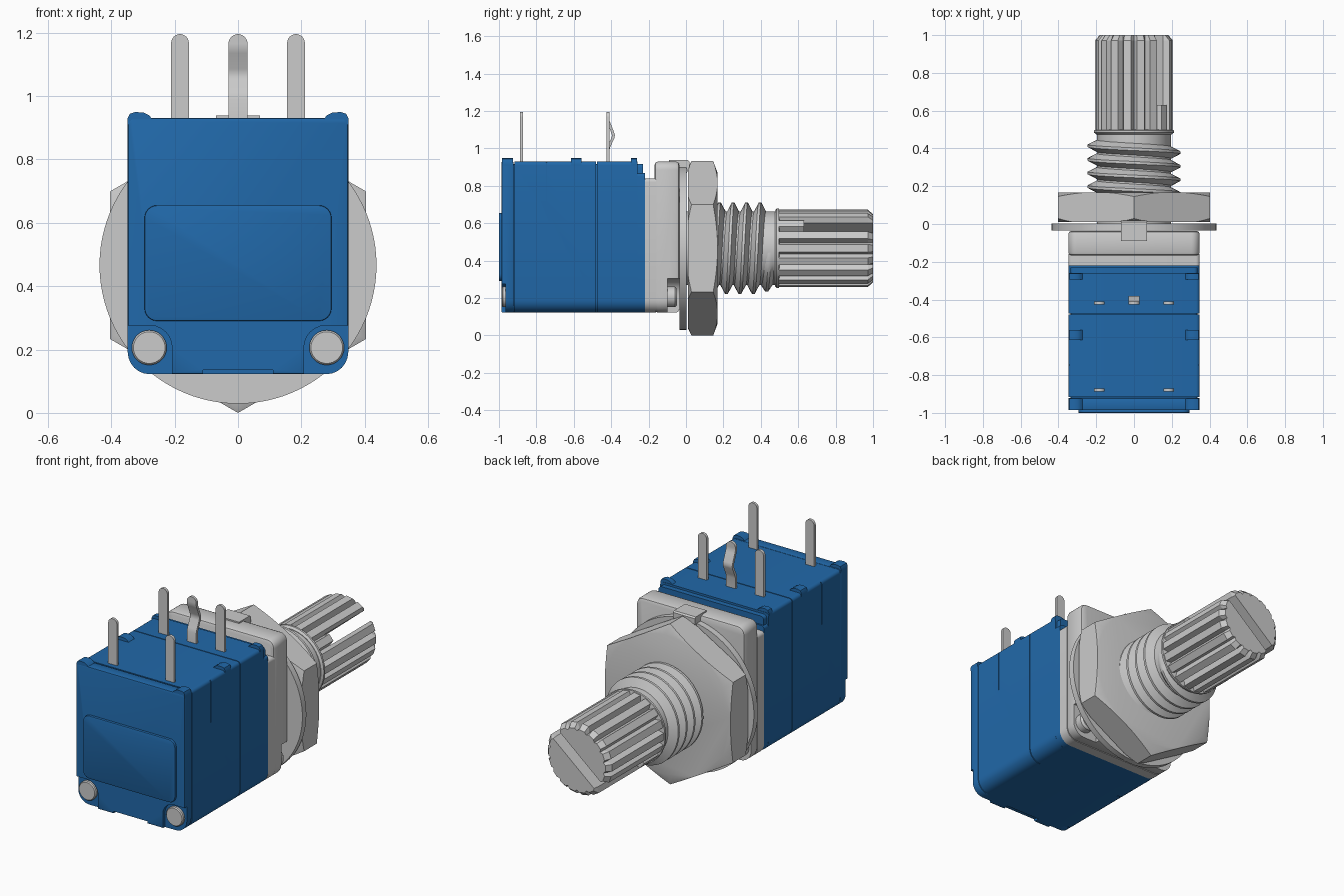
import bpy, bmesh, math
from math import sin, cos, pi, radians

if "Cube" in bpy.data.objects:
    bpy.data.objects.remove(bpy.data.objects["Cube"])

C = 0.466  # height of the shaft axis
blue = bpy.data.materials.new("blue_plastic")
blue.diffuse_color = (0.015, 0.14, 0.40, 1)
blue.use_nodes = True
blue.node_tree.nodes["Principled BSDF"].inputs["Base Color"].default_value = blue.diffuse_color


def loft(name, rings, mat=None, bevel=0, smooth=30):
    """Skin closed rings of points and cap both ends."""
    bm = bmesh.new()
    vs = [[bm.verts.new(p) for p in r] for r in rings]
    n = len(vs[0])
    for a, b in zip(vs, vs[1:]):
        for i in range(n):
            j = (i + 1) % n
            bm.faces.new((a[i], a[j], b[j], b[i]))
    bm.faces.new(vs[0])
    bm.faces.new(vs[-1])
    bmesh.ops.remove_doubles(bm, verts=bm.verts, dist=1e-5)
    bmesh.ops.recalc_face_normals(bm, faces=bm.faces)
    me = bpy.data.meshes.new(name)
    bm.to_mesh(me)
    bm.free()
    ob = bpy.data.objects.new(name, me)
    bpy.context.collection.objects.link(ob)
    if mat:
        me.materials.append(mat)
    if bevel:
        m = ob.modifiers.new("bevel", 'BEVEL')
        m.width, m.segments, m.limit_method, m.angle_limit = bevel, 2, 'ANGLE', radians(40)
        apply(ob, m)
    if smooth:
        select(ob)
        bpy.ops.object.shade_smooth_by_angle(angle=radians(smooth))
    return ob


def select(ob):
    bpy.ops.object.select_all(action='DESELECT')
    bpy.context.view_layer.objects.active = ob
    ob.select_set(True)


def apply(ob, mod):
    select(ob)
    bpy.ops.object.modifier_apply(modifier=mod.name)


def boolean(ob, cutter, op='DIFFERENCE'):
    cutter.hide_render = True
    m = ob.modifiers.new("bool", 'BOOLEAN')
    m.operation, m.object = op, cutter
    apply(ob, m)
    bpy.data.objects.remove(cutter)
    select(ob)
    bpy.ops.object.shade_smooth_by_angle(angle=radians(30))


def rrect(x0, x1, z0, z1, radii):
    """Rounded rectangle; radii: bottom left, bottom right, top right, top left."""
    pts = []
    corners = ((x0, z0, 1, 1), (x1, z0, -1, 1), (x1, z1, -1, -1), (x0, z1, 1, -1))
    for k, ((x, z, sx, sz), r) in enumerate(zip(corners, radii)):
        for i in range(7 if r else 1):
            a = pi + k * pi / 2 + i * pi / 12
            pts.append((x + sx * r + r * cos(a), z + sz * r + r * sin(a)) if r else (x, z))
    return pts


def prism(name, pts, y0, y1, **kw):
    return loft(name, [[(x, y, z) for x, z in pts] for y in (y0, y1)], **kw)


def lathe(name, prof, x=0, z=C, n=64, **kw):
    return loft(name, [[(x + r * cos(2 * pi * i / n), y, z + r * sin(2 * pi * i / n))
                        for i in range(n)] for r, y in prof], **kw)


def block(x, top, low=0.07, up=0.02):
    return rrect(-x, x, 0.122, top, (low, low, up, up))


# Blue body sections with narrow seams over an inner core
prism("body_core", block(0.337, 0.918), -0.95, -0.23, mat=blue)
prism("body_front_ledge", block(0.347, 0.87), -0.262, -0.22, mat=blue)
prism("body_front_section", block(0.348, 0.93), -0.475, -0.26, mat=blue)
middle = prism("body_middle_section", block(0.348, 0.93), -0.917, -0.48, mat=blue)
cap = prism("body_end_cap", block(0.348, 0.93), -0.986, -0.921, mat=blue, bevel=0.006)
prism("end_panel", rrect(-0.295, 0.295, 0.29, 0.655, (0.04,) * 4), -1.0, -0.98, mat=blue, bevel=0.004)

for s in (-1, 1):
    # Side slits in the middle section
    boolean(middle, prism("slit_cutter", rrect(s * 0.35 - 0.008, s * 0.35 + 0.008, 0.68, 1, (0,) * 4),
                          -0.748, -0.743))
    # Rivet pockets in the end cap
    x0, x1 = sorted((s * 0.208, s * 0.4))
    rad = (0, 0, 0, 0.07) if s > 0 else (0, 0, 0.07, 0)
    boolean(cap, prism("pocket_cutter", rrect(x0, x1, 0.05, 0.276, rad), -1.05, -0.966))
boolean(cap, prism("notch_cutter", rrect(-0.11, 0.11, 0.05, 0.136, (0,) * 4), -1.05, -0.93))

# Standoff bumps along the top edges
for s in (-1, 1):
    for y0, y1 in ((-0.985, -0.925), (-0.615, -0.56), (-0.295, -0.262)):
        pts = [(0.268, 0.925), (0.282, 0.94), (0.298, 0.948), (0.325, 0.949),
               (0.341, 0.944), (0.348, 0.93), (0.348, 0.91), (0.268, 0.91)]
        prism("top_bump", [(s * x, z) for x, z in pts], y0, y1, mat=blue)

# Grey bushing housing
prism("housing_flange", block(0.348, 0.84), -0.22, -0.16)
housing = prism("housing", block(0.348, 0.93, 0.07, 0.045), -0.168, -0.036, bevel=0.018)
for s in (-1, 1):
    x0, x1 = sorted((s * 0.19, s * 0.42))
    rad = (0, 0, 0, 0.09) if s > 0 else (0, 0, 0.09, 0)
    boolean(housing, prism("corner_cutter", rrect(x0, x1, 0.05, 0.305, rad), -0.1, 0.05))

# Rivets: flat heads at the rear, hollow ends at the housing
for s in (-1, 1):
    lathe("rivet_head", [(0.055, -0.95), (0.055, -0.979), (0.05, -0.985)], s * 0.28, 0.206, 32)
    lathe("rivet_end", [(0.055, -0.11), (0.055, -0.06), (0.045, -0.048), (0.033, -0.048),
                        (0.03, -0.085)], s * 0.28, 0.206, 32)

# Lock washer with a bent tab
lathe("washer", [(0.437, -0.034), (0.437, 0.002)], n=96)
tab = [(-0.034, 0.87), (0.005, 0.87), (0.018, 0.9), (0.018, 0.93), (0.01, 0.938), (-0.09, 0.938), (-0.09, 0.918),
       (-0.034, 0.918)]
loft("washer_tab", [[(x, y, z) for y, z in tab] for x in (-0.07, 0.07)], smooth=0)

# Hex nut with chamfered corners
nut = prism("hex_nut", [(0.466 * sin(k * pi / 3), C + 0.466 * cos(k * pi / 3)) for k in range(6)],
            0.01, 0.168, smooth=0)
boolean(nut, lathe("nut_chamfer", [(0.425, 0.009), (0.475, 0.034), (0.475, 0.142), (0.40, 0.17)], n=96),
        'INTERSECT')

# Threaded bushing: core plus a helical ridge that fades at the ends
lathe("bushing_core", [(0.197, 0.0), (0.197, 0.485)])
pitch, per, turns = 0.072, 40, 5
rings = []
for i in range(per * turns + 1):
    a = 2 * pi * i / per
    y = 0.09 + pitch * i / per
    h = 0.05 * min(1, i / 10, (per * turns - i) / 14)
    prof = ((0.19, -0.035), (0.195 + h, -0.007), (0.195 + h, 0.007), (0.19, 0.035))
    rings.append([(r * cos(a), y + d, C + r * sin(a)) for r, d in prof])
loft("bushing_thread", rings)
lathe("shaft_collar", [(0.2, 0.475), (0.212, 0.484), (0.212, 0.496), (0.19, 0.5)])

# Splined shaft with chamfered tip and a diagonal slot
teeth = 18


def spline(y, ro, ri):
    ring = []
    for k in range(teeth):
        for f, r in ((-0.28, ro), (0.28, ro), (0.5, ri)):
            a = 2 * pi * (k + f) / teeth
            ring.append((r * cos(a), y, C + r * sin(a)))
    return ring


shaft = loft("splined_shaft", [spline(0.49, 0.207, 0.174), spline(0.972, 0.207, 0.174),
                               spline(1.0, 0.183, 0.172)], smooth=0)
t = radians(40)
slot = [(u * cos(t) - v * sin(t), C + u * sin(t) + v * cos(t))
        for u, v in ((-0.3, -0.032), (0.3, -0.032), (0.3, 0.032), (-0.3, 0.032))]
boolean(shaft, prism("slot_cutter", slot, 0.63, 1.1))
select(shaft)
bpy.ops.object.shade_flat()


# Terminal pins with rounded tips, optionally kinked
def pin(name, x, y, w, path):
    prof = path + [(path[-1][0], 1.195 - w + w * sin(k * pi / 12), w * cos(k * pi / 12)) for k in range(7)]
    rings = []
    for p in prof:
        dy, z, hw = p if len(p) == 3 else (*p, w)
        hw = max(hw, 0.004)
        rings.append([(x + sx * hw, y + dy + sy * 0.008, z) for sx, sy in ((-1, -1), (1, -1), (1, 1), (-1, 1))])
    loft(name, rings)


for s in (-1, 1):
    for y in (-0.88, -0.418):
        pin("terminal_pin", s * 0.183, y, 0.028, [(0, 0.9)])
pin("kinked_pin", 0, -0.418, 0.03, [(0, 0.9), (0, 0.99), (0.006, 1.01), (0.027, 1.055), (0.03, 1.07),
                                     (0.026, 1.085), (0.006, 1.135), (0, 1.15)])
